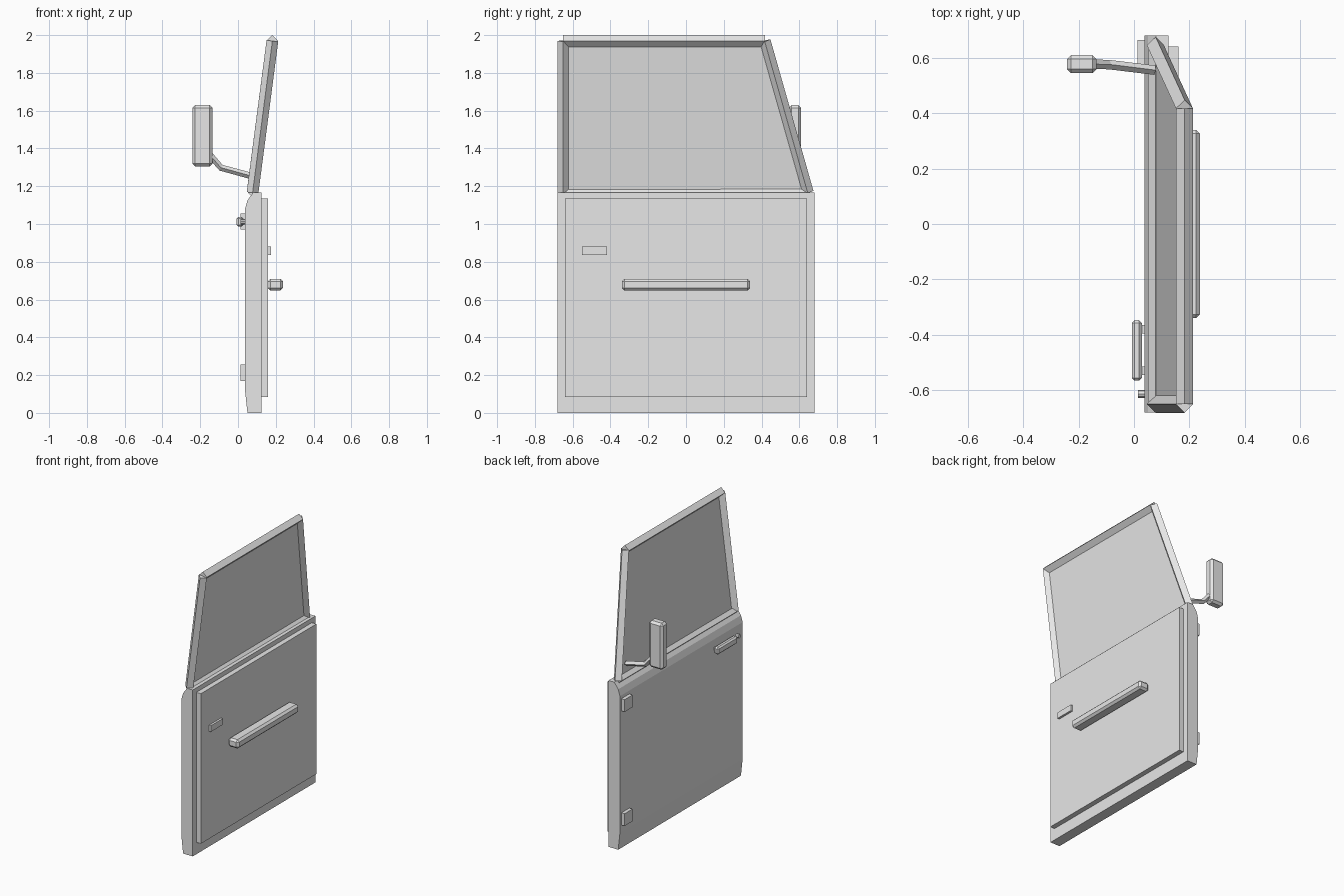
import bpy, bmesh, math
from mathutils import Vector

cube = bpy.data.objects.get("Cube")
if cube:
    bpy.data.objects.remove(cube, do_unlink=True)

grey = bpy.data.materials.new("light_grey")
grey.use_nodes = True
grey.diffuse_color = (0.8, 0.8, 0.8, 1)
grey.node_tree.nodes["Principled BSDF"].inputs["Base Color"].default_value = (0.8, 0.8, 0.8, 1)


def finish(name, bm):
    bmesh.ops.recalc_face_normals(bm, faces=bm.faces)
    mesh = bpy.data.meshes.new(name)
    bm.to_mesh(mesh)
    bm.free()
    mesh.materials.append(grey)
    obj = bpy.data.objects.new(name, mesh)
    bpy.context.collection.objects.link(obj)
    return obj


def box(name, low, high, bevel=0):
    """Box between two corners, with optional chamfered edges."""
    low, high = Vector(low), Vector(high)
    bm = bmesh.new()
    bmesh.ops.create_cube(bm, size=1)
    bmesh.ops.scale(bm, vec=high - low, verts=bm.verts)
    bmesh.ops.translate(bm, vec=(low + high) / 2, verts=bm.verts)
    if bevel:
        bmesh.ops.bevel(bm, geom=bm.edges[:], offset=bevel, segments=1, affect='EDGES')
    return finish(name, bm)


def prism(name, outline, offset):
    """Extrude a closed outline along an offset."""
    bm = bmesh.new()
    face = bm.faces.new([bm.verts.new(p) for p in outline])
    new = bmesh.ops.extrude_face_region(bm, geom=[face], use_keep_orig=True)["geom"]
    bmesh.ops.translate(bm, vec=offset, verts=[v for v in new if isinstance(v, bmesh.types.BMVert)])
    return finish(name, bm)


def bar(name, path, radius, sides=4):
    """Straight or bent bar with a diamond section, swept along a path."""
    path = [Vector(p) for p in path]
    bm = bmesh.new()
    rings = []
    for i, p in enumerate(path):
        along = (path[min(i + 1, len(path) - 1)] - path[max(i - 1, 0)]).normalized()
        ref = Vector((0, 1, 0)) if abs(along.y) < 0.8 else Vector((0, 0, 1))
        u = (ref - along * ref.dot(along)).normalized()
        v = along.cross(u)
        angles = [math.tau * k / sides for k in range(sides)]
        rings.append([bm.verts.new(p + radius * (u * math.cos(a) + v * math.sin(a))) for a in angles])
    for a, b in zip(rings, rings[1:]):
        for k in range(sides):
            n = (k + 1) % sides
            bm.faces.new((a[k], a[n], b[n], b[k]))
    bm.faces.new(rings[0])
    bm.faces.new(rings[-1])
    return finish(name, bm)


# Lower door shell: curved-in outer skin swept along the door length
profile = [(0.05, 0), (0.037, 0.12), (0.037, 1.08), (0.05, 1.125),
           (0.08, 1.167), (0.125, 1.167), (0.125, 0)]
prism("door_shell", [(x, -0.68, z) for x, z in profile], (0, 1.36, 0))

# Inner trim, pull lever and armrest
box("inner_trim", (0.12, -0.64, 0.083), (0.16, 0.64, 1.135))
box("inner_lever", (0.155, -0.55, 0.837), (0.175, -0.418, 0.88))
box("armrest", (0.158, -0.34, 0.648), (0.238, 0.34, 0.71), 0.014)

# Window frame, leaning inward towards the top
rear_low, rear_top = (0.077, -0.65, 1.165), (0.182, -0.65, 1.969)
front_low, front_top = (0.077, 0.645, 1.167), (0.182, 0.417, 1.969)
bar("rear_window_post", (rear_low, rear_top), 0.031)
bar("top_window_rail", (rear_top, front_top), 0.031)
bar("front_window_post", (front_low, front_top), 0.031)
bar("window_sill", (rear_low, front_low), 0.024)

# Window pane
prism("window_pane", [rear_low, rear_top, front_top, front_low], (0.004, 0, 0))

# Outside hinges
for name, z in (("lower_hinge", 0.213), ("upper_hinge", 1.013)):
    box(name, (0.012, 0.575, z - 0.043), (0.045, 0.663, z + 0.043))

# Outside handle with its mounts, and the lock
box("outer_handle", (-0.008, -0.565, 0.986), (0.028, -0.347, 1.038), 0.01)
for name, y in (("rear_handle_mount", -0.53), ("front_handle_mount", -0.38)):
    box(name, (0.02, y - 0.015, 1.0), (0.045, y + 0.015, 1.024))
bar("door_lock", ((0.014, -0.613, 1.012), (0.045, -0.613, 1.012)), 0.014, 8)

# Wing mirror on a bent arm
bar("mirror_arm", ((0.075, 0.555, 1.253), (-0.09, 0.575, 1.298), (-0.16, 0.577, 1.378)), 0.017)
box("mirror_housing", (-0.242, 0.544, 1.304), (-0.135, 0.61, 1.63), 0.015)
